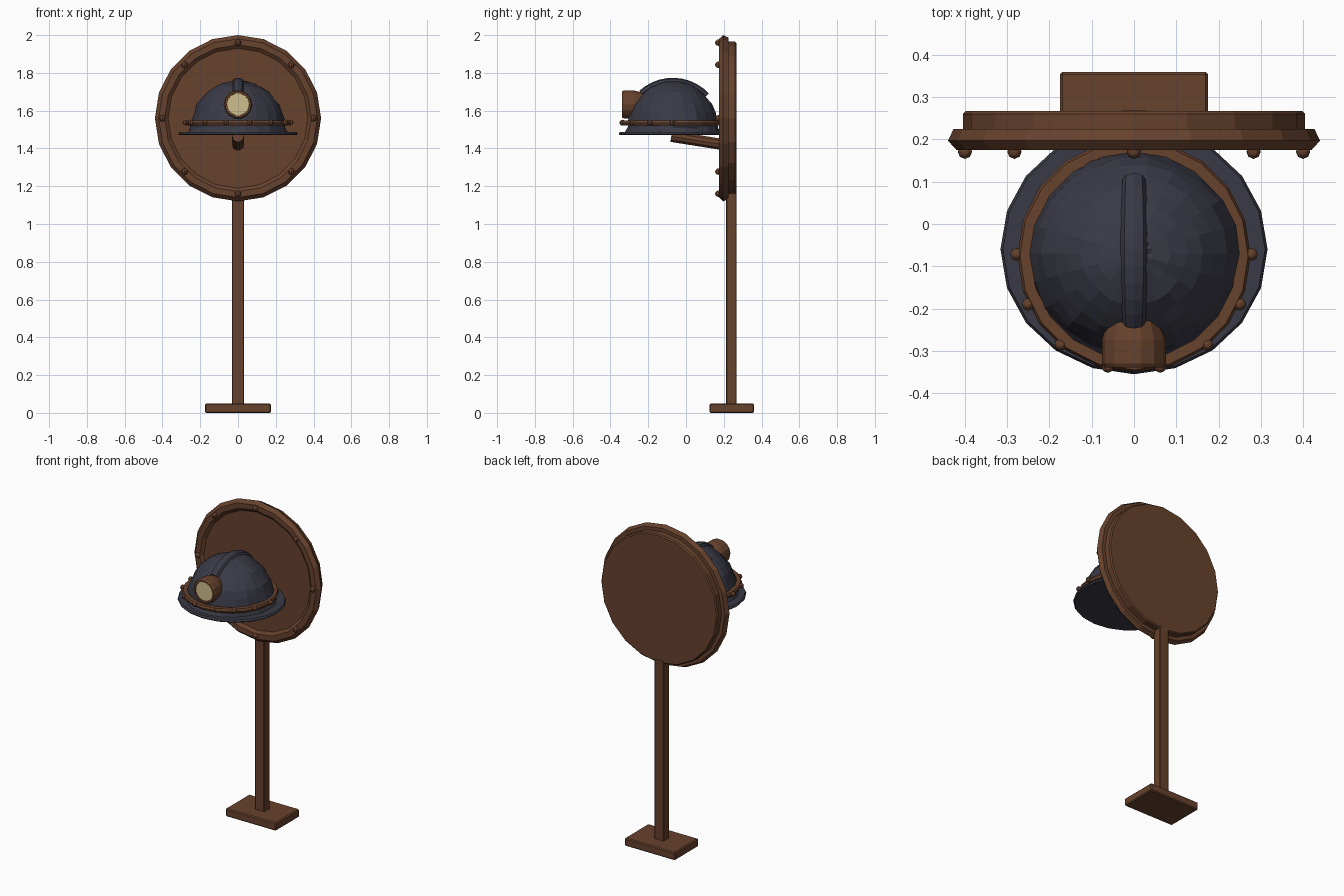
import bpy, bmesh, math, random
from math import sin, cos, pi
from mathutils import Vector, Matrix

cube = bpy.data.objects.get("Cube")
if cube:
    bpy.data.objects.remove(cube, do_unlink=True)
random.seed(4)


def material(name, rgb):
    m = bpy.data.materials.new(name)
    m.use_nodes = True
    m.diffuse_color = (*rgb, 1)
    m.node_tree.nodes["Principled BSDF"].inputs["Base Color"].default_value = (*rgb, 1)
    return m


BROWN = material("brown wood", (0.135, 0.054, 0.026))
NAVY = material("dark slate", (0.042, 0.042, 0.062))
CREAM = material("lamp cream", (0.62, 0.52, 0.27))


def finish(name, bm, mat, bevel=0):
    bmesh.ops.recalc_face_normals(bm, faces=bm.faces)
    me = bpy.data.meshes.new(name)
    bm.to_mesh(me)
    bm.free()
    me.materials.append(mat)
    ob = bpy.data.objects.new(name, me)
    bpy.context.collection.objects.link(ob)
    if bevel:
        mod = ob.modifiers.new("Bevel", "BEVEL")
        mod.width = bevel
        mod.segments = 1
    return ob


def box(name, lo, hi, mat, bevel):
    lo, hi = Vector(lo), Vector(hi)
    bm = bmesh.new()
    bmesh.ops.create_cube(bm, size=1, matrix=Matrix.Translation((lo + hi) / 2)
                          @ Matrix.Diagonal((*(hi - lo), 1)))
    return finish(name, bm, mat, bevel)


def lathe(name, profile, sides, mat, origin, axis="z", jitter=0, closed=False, sy=1):
    """Spin (radius, height) points round z, or round y when axis is 'y'."""
    bm = bmesh.new()
    rings = []
    for r, h in profile:
        ring = []
        for i in range(1 if r == 0 else sides):
            a = 2 * pi * i / sides
            k = r * (1 + random.uniform(-jitter, jitter))
            dh = random.uniform(-jitter, jitter) * 0.2
            p = (k * cos(a), k * sin(a) * sy, h + dh) if axis == "z" else (k * cos(a), h, k * sin(a))
            ring.append(bm.verts.new(Vector(p) + Vector(origin)))
        rings.append(ring)
    for a, b in zip(rings, rings[1:] + (rings[:1] if closed else [])):
        for i in range(sides):
            j = (i + 1) % sides
            quad = [a[i % len(a)], a[j % len(a)], b[j % len(b)], b[i % len(b)]]
            bm.faces.new(list(dict.fromkeys(quad)))
    return finish(name, bm, mat)


def studs(name, points, radius):
    bm = bmesh.new()
    for p in points:
        bmesh.ops.create_uvsphere(bm, u_segments=8, v_segments=6, radius=radius,
                                  matrix=Matrix.Translation(p))
    return finish(name, bm, BROWN)


def tube(name, path, widths, depth, sides, mat):
    """Sweep an oval along a path lying in the plane x = 0."""
    bm = bmesh.new()
    rings = []
    for k, p in enumerate(path):
        t = (path[min(k + 1, len(path) - 1)] - path[max(k - 1, 0)]).normalized()
        side = Vector((1, 0, 0))
        up = side.cross(t)
        rings.append([bm.verts.new(p + side * widths[k] * cos(2 * pi * i / sides)
                                   + up * depth * sin(2 * pi * i / sides)) for i in range(sides)])
    for a, b in zip(rings, rings[1:]):
        for i in range(sides):
            j = (i + 1) % sides
            bm.faces.new((a[i], a[j], b[j], b[i]))
    bm.faces.new(rings[0])
    bm.faces.new(rings[-1])
    return finish(name, bm, mat)


# Stand
box("base", (-0.175, 0.125, 0), (0.175, 0.36, 0.05), BROWN, 0.006)
box("post", (-0.033, 0.213, 0.04), (0.033, 0.268, 1.18), BROWN, 0.004)

# Round sign board with a raised rim and studs
SIGN_Z = 1.56
lathe("sign_board", [(0, 0.19), (0.37, 0.19), (0.388, 0.175), (0.42, 0.175), (0.44, 0.197),
                     (0.427, 0.225), (0.405, 0.225), (0.405, 0.26), (0.398, 0.267), (0, 0.267)],
      20, BROWN, (0, 0, SIGN_Z), "y")
studs("sign_studs", [(0.4 * cos(i * pi / 4), 0.171, SIGN_Z + 0.4 * sin(i * pi / 4))
                     for i in range(8)], 0.017)

# Peg that carries the helmet
tube("peg", [Vector((0, 0.2, 1.42)), Vector((0, -0.078, 1.464))], [0.031] * 2, 0.031, 10, BROWN)

# Helmet: brim, battered dome, crest
HY = -0.07
lathe("helmet_brim", [(0, 1.47), (0.31, 1.47), (0.316, 1.477), (0.31, 1.488), (0, 1.488)],
      20, NAVY, (0, -0.06, 0), sy=0.935)
dome = [(0.265, 1.485), (0.252, 1.51)]
dome += [(0.25 * cos(a), 1.503 + 0.255 * sin(a)) for a in (i * pi / 18 for i in range(1, 9))]
lathe("helmet_dome", dome + [(0, 1.758)], 22, NAVY, (0, HY, 0), jitter=0.022, sy=0.96)
steps = 10
arc = [math.radians(132 - 88 * i / steps) for i in range(steps + 1)]
tube("helmet_crest", [Vector((0, HY + 0.245 * cos(a), 1.503 + 0.25 * sin(a))) for a in arc],
     [0.027 + 0.005 * sin(pi * i / steps) for i in range(steps + 1)], 0.021, 8, NAVY)

# Band with studs round the front half
lathe("helmet_band", [(0.245, 1.522), (0.27, 1.522), (0.276, 1.535), (0.27, 1.548), (0.245, 1.548)],
      20, BROWN, (0, HY - 0.005, 0), closed=True)
studs("band_studs", [(0.278 * cos(i * pi / 7), HY - 0.002 - 0.272 * sin(i * pi / 7), 1.537)
                     for i in range(8)], 0.015)

# Head lamp
LAMP = (0, 0, 1.633)
lathe("lamp_housing", [(0.058, -0.325), (0.06, -0.34), (0.07, -0.34), (0.076, -0.33), (0.076, -0.275),
                       (0.062, -0.225), (0, -0.225)], 14, BROWN, LAMP, "y")
lathe("lamp_lens", [(0, -0.335), (0.059, -0.335), (0.059, -0.328), (0, -0.328)], 14, CREAM, LAMP, "y")
